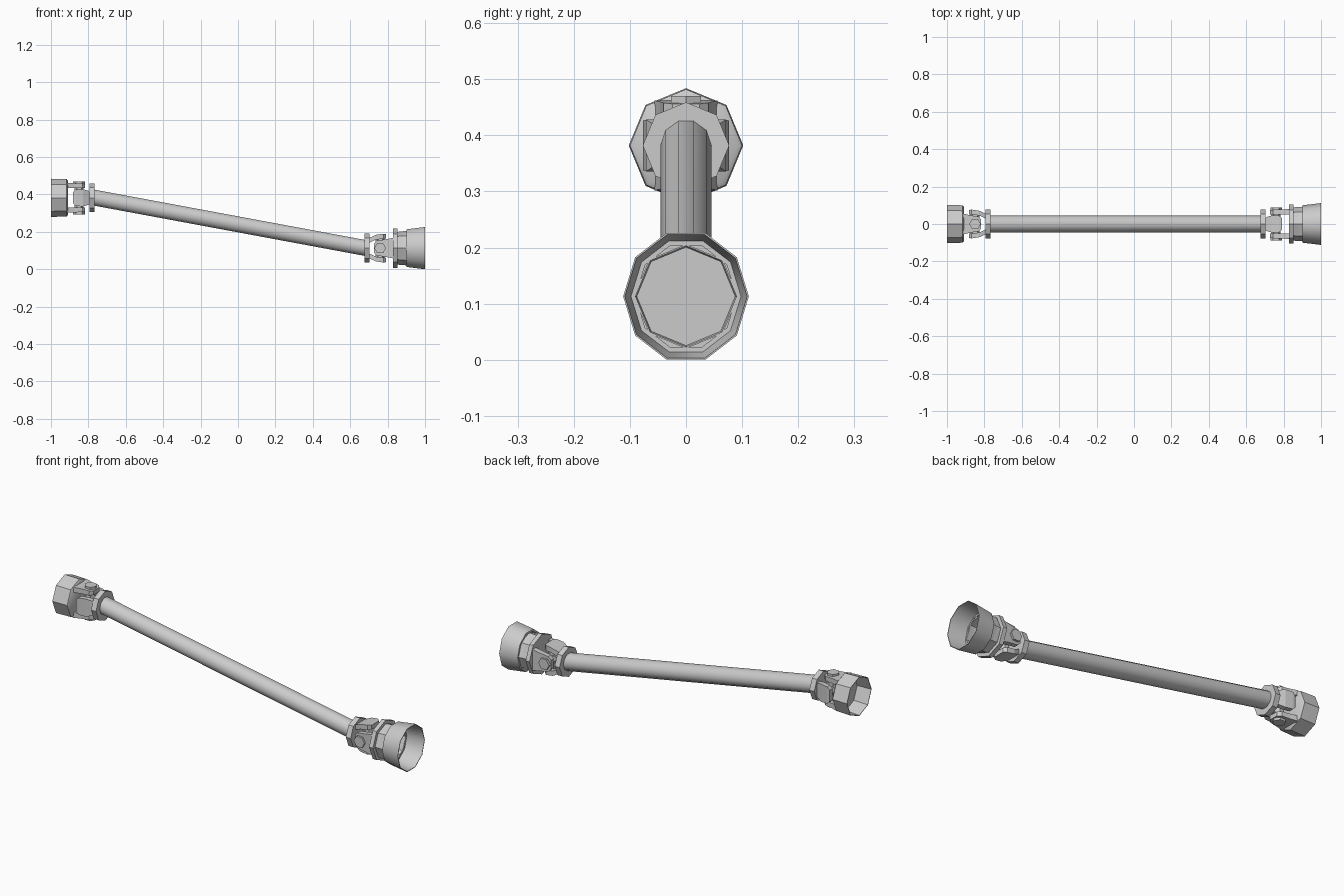
import bpy, bmesh
from math import cos, sin, pi
from mathutils import Matrix, Vector

if "Cube" in bpy.data.objects:
    bpy.data.objects.remove(bpy.data.objects["Cube"])


def finish(name, bm, matrix):
    bmesh.ops.transform(bm, matrix=matrix, verts=bm.verts)
    bmesh.ops.recalc_face_normals(bm, faces=bm.faces)
    me = bpy.data.meshes.new(name)
    bm.to_mesh(me)
    bm.free()
    ob = bpy.data.objects.new(name, me)
    bpy.context.collection.objects.link(ob)
    return ob


def lathe(name, profile, sides, matrix):
    """Revolve (u, radius) points around local x; zero radius closes an end."""
    bm = bmesh.new()
    rings = []
    for u, r in profile:
        if r == 0:
            rings.append([bm.verts.new((u, 0, 0))] * sides)
        else:
            rings.append([bm.verts.new((u, r * cos(2 * pi * i / sides), r * sin(2 * pi * i / sides)))
                          for i in range(sides)])
    for a, b in zip(rings, rings[1:]):
        for i in range(sides):
            j = (i + 1) % sides
            bm.faces.new(list(dict.fromkeys((a[i], a[j], b[j], b[i]))))
    flat = bmesh.ops.dissolve_limit
    flat(bm, angle_limit=0.001, verts=bm.verts, edges=bm.edges)
    return finish(name, bm, matrix)


def arms(name, sections, matrix):
    """Pair of fork arms lofted through (u, inner, outer, half width) sections."""
    bm = bmesh.new()
    for s in (1, -1):
        rings = [[bm.verts.new((u, t, s * w)) for t, w in ((-h, a), (h, a), (h, b), (-h, b))]
                 for u, a, b, h in sections]
        for p, q in zip(rings, rings[1:]):
            for i in range(4):
                j = (i + 1) % 4
                bm.faces.new((p[i], p[j], q[j], q[i]))
        bm.faces.new(rings[0])
        bm.faces.new(rings[-1])
    return finish(name, bm, matrix)


def frame(origin, u, t, w):
    m = Matrix((u, t, w)).transposed().to_4x4()
    m.translation = Vector(origin)
    return m


X, Y, Z = Vector((1, 0, 0)), Vector((0, 1, 0)), Vector((0, 0, 1))


def joint(side, origin, out, t, w, base):
    """Universal joint: outer fork along w, shaft fork along t."""
    main, swapped = frame(origin, out, t, w), frame(origin, out, w, t)
    # flange and splayed fork on the shaft side
    lathe(side + "_shaft_flange", [(-.084, 0), (-.084, .077), (-.056, .077), (-.056, 0)], 8, main)
    arms(side + "_shaft_fork", [(-.06, .028, .054, .035), (-.022, .046, .071, .046),
                                (.018, .05, .077, .044), (.032, .052, .075, .03)], swapped)
    # straight fork on the outer side
    arms(side + "_outer_fork", [(base + .005, .052, .08, .056), (.025, .052, .078, .046),
                                (-.018, .052, .076, .04), (-.033, .052, .074, .024)], main)
    # cross and hexagonal pin heads
    for label, axis, other, length in (("pin", w, t, .088), ("cross", t, w, .06)):
        r = .031 if label == "pin" else .026
        if label == "pin":
            for n, s in (("a", 1), ("b", -1)):
                lathe(f"{side}_pin_head_{n}", [(.07, 0), (.07, r), (length, r), (length, 0)], 6,
                      frame(origin, axis * s, out, other))
        lathe(f"{side}_cross_{label}", [(-.06, 0), (-.06, .024), (.06, .024), (.06, 0)], 6,
              frame(origin, axis, out, other))
    return main


# left end: short eight-sided open cup
left = joint("left", (-.85, 0, .382), -X, Y, Z, .06)
lathe("left_cup", [(.06, 0), (.06, .092), (.066, .1), (.15, .102), (.15, .099), (.072, .094), (.072, 0)],
      8, left)

# right end: flange, neck and flared ten-sided cup
right = joint("right", (.76, 0, .113), X, Z, Y, .07)
lathe("right_flange", [(.07, 0), (.07, .105), (.092, .105), (.092, 0)], 8, right)
lathe("right_neck", [(.085, 0), (.085, .086), (.145, .093), (.145, .09), (.1, .09), (.1, 0)], 8, right)
cup_frame = frame((.76, 0, .113), X, Y, Z * 1.06)
lathe("right_cup", [(.142, .09), (.142, .1), (.24, .112), (.24, .109), (.146, .098), (.146, .09), (.142, .09)],
      10, cup_frame)

# sloping shaft, sheared so its ends stay flush with the flanges
x0, z0, x1, z1 = -.78, .385, .69, .112
shaft = lathe("shaft", [(0, 0), (0, .045), (x1 - x0, .045), (x1 - x0, 0)], 10,
              frame((x0, 0, z0), Vector((1, 0, (z1 - z0) / (x1 - x0))), Y, Z))

# round bodies get smooth sides with crisp ends
for ob in bpy.data.objects:
    ob.select_set(ob.name in ("shaft", "right_cup", "left_cup"))
bpy.context.view_layer.objects.active = shaft
bpy.ops.object.shade_smooth_by_angle(angle=pi / 180 * 40)
